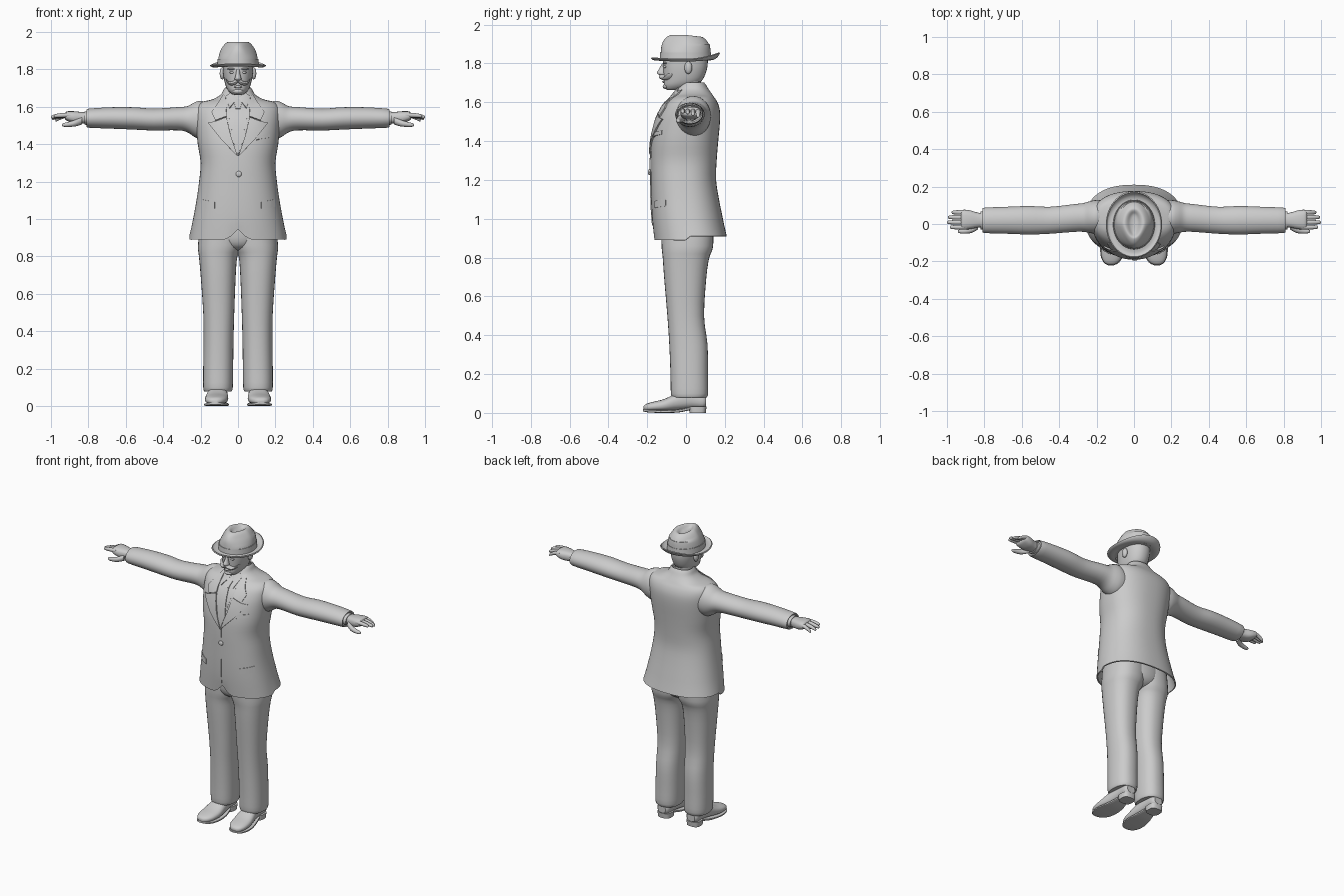
import bpy, bmesh, math
from mathutils import Vector
from mathutils.bvhtree import BVHTree

grey = bpy.data.materials.new("plain_grey")
grey.diffuse_color = (0.6, 0.6, 0.6, 1)


def finish(name, bm, mirror=False, thick=0):
    me = bpy.data.meshes.new(name)
    bm.to_mesh(me)
    ob = bpy.data.objects.new(name, me)
    bpy.context.collection.objects.link(ob)
    me.materials.append(grey)
    if thick:
        ob.modifiers.new("thickness", 'SOLIDIFY').thickness = thick
    if mirror:
        ob.modifiers.new("mirror", 'MIRROR')
    return ob


def catmull(a, b, c, d, t):
    return tuple(0.5 * (2 * q + (r - p) * t + (2 * p - 5 * q + 4 * r - s) * t * t
                 + (3 * q - p - 3 * r + s) * t ** 3) for p, q, r, s in zip(a, b, c, d))


def loft(name, axis, rings, n=32, p=2.0, steps=3, cap=True, mirror=False, thick=0, tweak=None):
    """Rings are (position, u min, u max, v min, v max) along an axis."""
    full = []
    for i in range(len(rings) - 1):
        a, d = rings[max(i - 1, 0)], rings[min(i + 2, len(rings) - 1)]
        full += [catmull(a, rings[i], rings[i + 1], d, k / steps) for k in range(steps)]
    full.append(rings[-1])
    bm = bmesh.new()
    loops = []
    for t, u0, u1, v0, v1 in full:
        loop = []
        for k in range(n):
            a = 2 * math.pi * k / n
            c, s = math.cos(a), math.sin(a)
            u = (u0 + u1) / 2 + (u1 - u0) / 2 * math.copysign(abs(c) ** (2 / p), c)
            v = (v0 + v1) / 2 + (v1 - v0) / 2 * math.copysign(abs(s) ** (2 / p), s)
            co = {'x': (t, u, v), 'y': (u, t, v), 'z': (u, v, t)}[axis]
            loop.append(bm.verts.new(tweak(*co) if tweak else co))
        loops.append(loop)
    for a, b in zip(loops, loops[1:]):
        for k in range(n):
            bm.faces.new((a[k], a[(k + 1) % n], b[(k + 1) % n], b[k]))
    if cap:
        bm.faces.new(loops[0])
        bm.faces.new(loops[-1])
    bmesh.ops.recalc_face_normals(bm, faces=bm.faces)
    finish(name, bm, mirror, thick)
    return bm


def sym(rows):
    return [(z, -w, w, f, b) for z, w, f, b in rows]


def ball(name, loc, size, mirror=False):
    bm = bmesh.new()
    bmesh.ops.create_uvsphere(bm, u_segments=16, v_segments=10, radius=1)
    for v in bm.verts:
        v.co = Vector(loc) + v.co * Vector(size)
    finish(name, bm, mirror)


# Jacket body, with the hem cut away at the front centre
def hem(x, y, z):
    w = max(0, min(1, (0.98 - z) / 0.09))
    return x, y, z + w * (0.055 * math.exp(-(x / 0.035) ** 2) if y < 0 else 0.02)


jacket = loft("jacket_body", 'z', sym([
    (0.89, 0.26, -0.165, 0.21), (1.0, 0.24, -0.175, 0.19), (1.1, 0.222, -0.18, 0.17),
    (1.2, 0.208, -0.182, 0.155), (1.3, 0.2, -0.183, 0.158), (1.4, 0.215, -0.178, 0.166),
    (1.5, 0.225, -0.157, 0.175), (1.56, 0.228, -0.132, 0.174), (1.6, 0.222, -0.105, 0.162),
    (1.625, 0.195, -0.075, 0.146), (1.64, 0.135, -0.06, 0.136), (1.665, 0.092, -0.048, 0.118),
    (1.69, 0.077, -0.032, 0.103), (1.703, 0.068, -0.02, 0.092)]),
    n=64, p=2.35, cap=False, thick=0.008, tweak=hem)
tree = BVHTree.FromBMesh(jacket)


def plate(name, outline, lift, mirror=False):
    """Thin panel laid on the front of the jacket; outline points are (x, z)."""
    bm = bmesh.new()
    bm.faces.new([bm.verts.new((x, 0, z)) for x, z in outline])
    for i in range(-10, 11):
        for co, no in (((i * 0.02, 0, 0), (1, 0, 0)), ((0, 0, 1.3 + i * 0.04), (0, 0, 1))):
            bmesh.ops.bisect_plane(bm, geom=bm.verts[:] + bm.edges[:] + bm.faces[:],
                                   plane_co=co, plane_no=no)
    bm.normal_update()
    for f in bm.faces[:]:
        if f.normal.y > 0:
            f.normal_flip()
    for v in bm.verts:
        hit = tree.ray_cast(Vector((v.co.x, -1, v.co.z)), Vector((0, 1, 0)))[0]
        if hit is None:
            hit = tree.find_nearest(v.co)[0]
        v.co.y = hit.y - lift
    finish(name, bm, mirror, lift + 0.002)


# Shirt, tie, lapels, pockets and front closing
plate("shirt_front", [(-0.075, 1.66), (0, 1.33), (0.075, 1.66)], 0.002)
plate("tie", [(-0.014, 1.6), (-0.028, 1.42), (0, 1.34), (0.028, 1.42), (0.014, 1.6)], 0.007)
plate("tie_knot", [(-0.024, 1.64), (-0.012, 1.59), (0.012, 1.59), (0.024, 1.64)], 0.009)
plate("shirt_collar_point", [(0.004, 1.645), (0.045, 1.595), (0.068, 1.655), (0.04, 1.675)], 0.009, True)
plate("lapel", [(0.002, 1.335), (0.09, 1.425), (0.162, 1.515), (0.122, 1.522),
                (0.062, 1.545), (0.04, 1.45)], 0.009, True)
plate("jacket_collar", [(0.062, 1.55), (0.122, 1.528), (0.142, 1.572), (0.105, 1.625),
                        (0.08, 1.665), (0.066, 1.655)], 0.009, True)
plate("front_edge", [(-0.016, 0.965), (0, 0.965), (0.004, 1.34), (-0.012, 1.34)], 0.004)
plate("pocket_flap", [(0.125, 1.055), (0.2, 1.065), (0.198, 1.105), (0.125, 1.09)], 0.005, True)
plate("breast_pocket", [(0.1, 1.425), (0.17, 1.435), (0.17, 1.455), (0.1, 1.445)], 0.005)
ball("button", (0.004, -0.188, 1.24), (0.016, 0.008, 0.016))

# Sleeves
loft("sleeve", 'x', [
    (0.15, -0.045, 0.125, 1.43, 1.615), (0.2, -0.052, 0.128, 1.425, 1.632),
    (0.235, -0.048, 0.122, 1.44, 1.622), (0.27, -0.042, 0.112, 1.463, 1.603),
    (0.32, -0.042, 0.106, 1.474, 1.598), (0.45, -0.052, 0.092, 1.473, 1.59),
    (0.56, -0.056, 0.096, 1.478, 1.597), (0.68, -0.052, 0.092, 1.483, 1.597),
    (0.8, -0.048, 0.087, 1.488, 1.589), (0.803, -0.04, 0.078, 1.497, 1.58)], mirror=True)
loft("shirt_cuff", 'x', [(0.79, -0.03, 0.068, 1.502, 1.576),
                         (0.822, -0.028, 0.066, 1.504, 1.574)], mirror=True)

# Hands
loft("palm", 'x', [
    (0.8, -0.015, 0.055, 1.512, 1.568), (0.84, -0.02, 0.062, 1.51, 1.572),
    (0.88, -0.028, 0.074, 1.512, 1.576), (0.915, -0.028, 0.076, 1.525, 1.575),
    (0.925, -0.02, 0.068, 1.535, 1.565)], n=20, p=2.6, mirror=True)
for i, (y, tip, drop) in enumerate([(-0.017, 0.985, 0.006), (0.009, 1.0, 0.012),
                                    (0.036, 0.995, 0.02), (0.062, 0.975, 0.03)]):
    rings = []
    for f, r in ((0, 0.012), (0.45, 0.0125), (0.8, 0.0105), (0.95, 0.008), (1, 0.003)):
        z = 1.556 - drop * f * f
        rings.append((0.895 + (tip - 0.895) * f, y - r, y + r, z - r, z + r))
    loft("finger_%d" % (i + 1), 'x', rings, n=12, mirror=True)
loft("thumb", 'x', [(0.835, -0.03, 0.01, 1.505, 1.545), (0.87, -0.048, -0.015, 1.495, 1.53),
                    (0.91, -0.052, -0.026, 1.492, 1.518), (0.935, -0.048, -0.03, 1.494, 1.512),
                    (0.942, -0.042, -0.036, 1.5, 1.506)], n=12, mirror=True)

# Trousers
loft("trouser_leg", 'z', [
    (0.078, 0.034, 0.18, -0.07, 0.105), (0.1, 0.028, 0.186, -0.078, 0.114),
    (0.2, 0.026, 0.186, -0.08, 0.113), (0.35, 0.024, 0.184, -0.086, 0.111),
    (0.5, 0.02, 0.186, -0.096, 0.093), (0.7, 0.012, 0.2, -0.113, 0.105),
    (0.8, 0.003, 0.209, -0.12, 0.12), (0.86, -0.022, 0.214, -0.126, 0.14),
    (1.0, -0.03, 0.2, -0.13, 0.14)], p=2.3, mirror=True)
loft("trouser_seat", 'z', sym([(0.825, 0.03, -0.05, 0.06), (0.85, 0.09, -0.105, 0.115),
                               (0.9, 0.14, -0.128, 0.142), (1.0, 0.16, -0.13, 0.14)]), p=2.4)

# Shoes
loft("shoe_upper", 'y', [
    (0.104, 0.08, 0.138, 0.035, 0.085), (0.085, 0.066, 0.15, 0.022, 0.1),
    (0.03, 0.062, 0.152, 0.022, 0.12), (-0.04, 0.056, 0.162, 0.014, 0.105),
    (-0.11, 0.052, 0.176, 0.008, 0.072), (-0.17, 0.062, 0.175, 0.008, 0.057),
    (-0.205, 0.084, 0.16, 0.01, 0.046), (-0.218, 0.108, 0.138, 0.016, 0.034)], n=24, p=2.4, mirror=True)
loft("shoe_sole", 'y', [
    (0.02, 0.068, 0.148, 0.014, 0.03), (-0.04, 0.054, 0.164, 0.002, 0.018),
    (-0.11, 0.048, 0.18, 0, 0.014), (-0.17, 0.058, 0.178, 0.001, 0.015),
    (-0.206, 0.08, 0.162, 0.004, 0.018), (-0.221, 0.108, 0.138, 0.008, 0.02)], n=24, p=5, mirror=True)
loft("shoe_heel", 'z', [(0, 0.064, 0.152, 0.018, 0.102), (0.034, 0.062, 0.154, 0.014, 0.106)],
     n=24, p=3, mirror=True)

# Neck, shirt collar and head
loft("neck", 'z', sym([(1.58, 0.055, -0.045, 0.075), (1.65, 0.055, -0.046, 0.075),
                       (1.74, 0.058, -0.04, 0.08)]))
loft("shirt_collar", 'z', sym([(1.62, 0.066, -0.066, 0.088), (1.66, 0.062, -0.056, 0.086),
                               (1.685, 0.06, -0.045, 0.084)]), cap=False, thick=0.004)
loft("head", 'z', sym([
    (1.664, 0.022, -0.098, -0.04), (1.67, 0.036, -0.106, 0.0), (1.688, 0.054, -0.114, 0.05),
    (1.715, 0.067, -0.114, 0.085), (1.76, 0.077, -0.117, 0.105), (1.8, 0.081, -0.119, 0.112),
    (1.84, 0.081, -0.117, 0.11), (1.87, 0.07, -0.1, 0.095)]), p=2.2)
loft("nose", 'z', sym([(1.739, 0.008, -0.132, -0.105), (1.745, 0.018, -0.146, -0.1),
                       (1.756, 0.017, -0.149, -0.1), (1.775, 0.011, -0.137, -0.1),
                       (1.8, 0.009, -0.124, -0.1)]), n=16)
loft("moustache", 'x', [
    (0, -0.136, -0.105, 1.73, 1.744), (0.015, -0.14, -0.1, 1.718, 1.744),
    (0.035, -0.13, -0.085, 1.714, 1.734), (0.05, -0.115, -0.07, 1.72, 1.736),
    (0.062, -0.1, -0.07, 1.735, 1.748), (0.066, -0.09, -0.075, 1.747, 1.752)], n=12, mirror=True)
ball("lower_lip", (0, -0.112, 1.706), (0.022, 0.011, 0.007))
ball("chin", (0, -0.102, 1.682), (0.028, 0.018, 0.014))
ball("eye", (0.031, -0.105, 1.783), (0.014, 0.011, 0.007), True)
ball("eyebrow", (0.034, -0.108, 1.802), (0.022, 0.012, 0.006), True)
ball("ear", (0.084, 0.012, 1.778), (0.014, 0.02, 0.032), True)


# Hat: curled brim, band and pinched crown with a dent on top
def brim_curl(x, y, z):
    e = max(0, (math.hypot(x / 0.145, y / 0.172) - 0.72) / 0.28)
    back = max(0, y / 0.17) ** 2 * 0.034 * e
    front = max(0, -y / 0.17) ** 2 * 0.006
    return x, y, z + back + front


def pinch(x, y, z):
    k = max(0, min(1, (z - 1.86) / 0.06)) * max(0, min(1, -y / 0.1))
    return x * (1 - 0.28 * k), y, z - 0.012 * max(0, min(1, y / 0.1)) * (z > 1.9)


loft("hat_brim", 'z', sym([(1.824, 0.095, -0.125, 0.12), (1.817, 0.122, -0.152, 0.147),
                           (1.819, 0.138, -0.168, 0.162), (1.825, 0.145, -0.175, 0.169)]),
     n=48, cap=False, thick=0.007, tweak=brim_curl)
loft("hat_band", 'z', sym([(1.816, 0.112, -0.136, 0.13), (1.856, 0.109, -0.133, 0.128)]), n=48)
loft("hat_crown", 'z', sym([
    (1.816, 0.109, -0.133, 0.127), (1.86, 0.105, -0.13, 0.126), (1.9, 0.094, -0.124, 0.122),
    (1.93, 0.075, -0.106, 0.106), (1.946, 0.056, -0.08, 0.085), (1.943, 0.04, -0.066, 0.07),
    (1.928, 0.022, -0.048, 0.05), (1.922, 0.006, -0.015, 0.015)]), n=48, tweak=pinch)

# Bake the modifiers and smooth the surfaces, keeping sharp edges
bpy.ops.object.select_all(action='SELECT')
bpy.context.view_layer.objects.active = bpy.context.selected_objects[0]
bpy.ops.object.convert(target='MESH')
bpy.ops.object.shade_smooth_by_angle(angle=math.radians(40))
